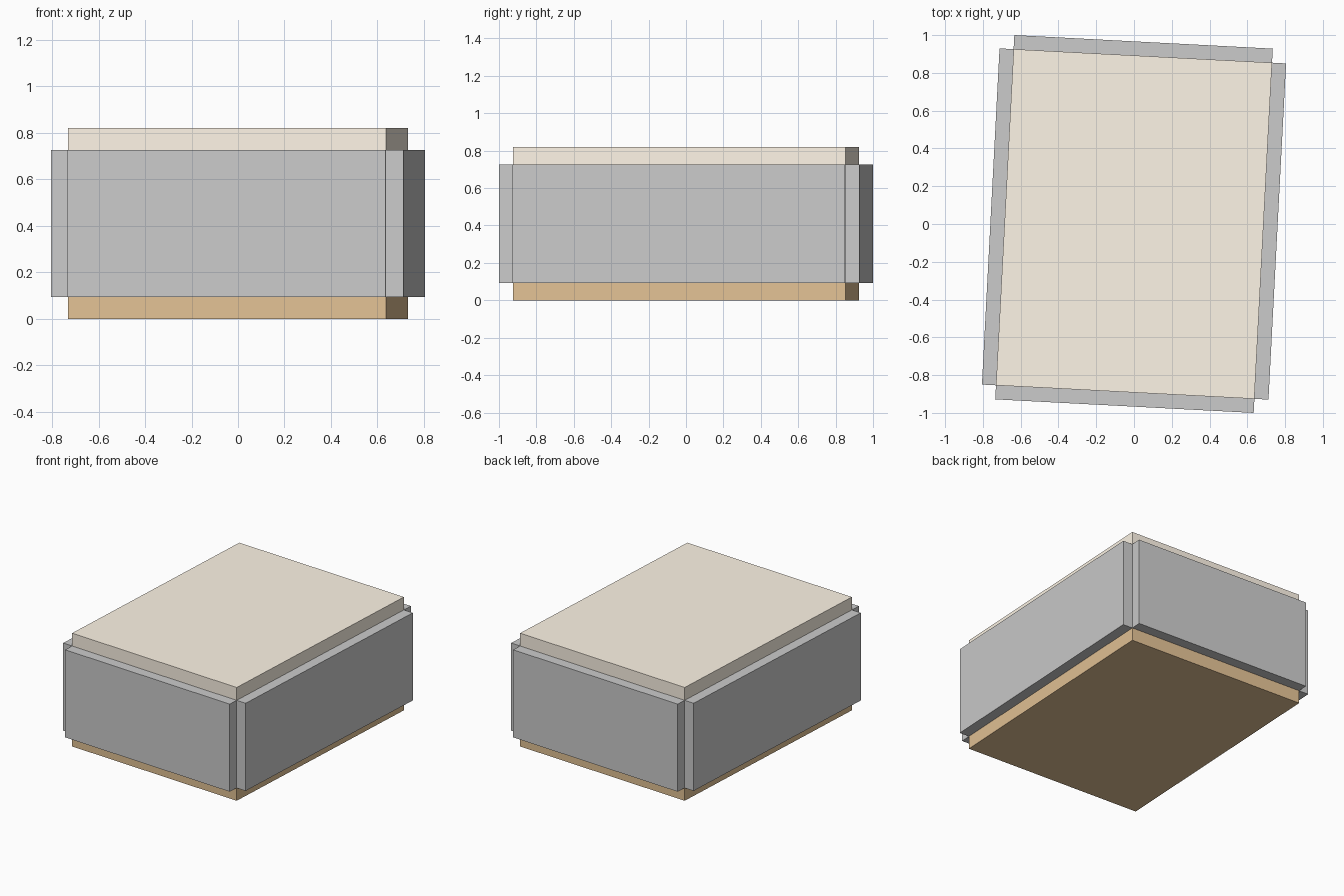
import bpy
from math import radians
from mathutils import Matrix

if "Cube" in bpy.data.objects:
    bpy.data.objects.remove(bpy.data.objects["Cube"])

TURN = Matrix.Rotation(radians(-3), 4, 'Z')
HX, HY = 0.685, 0.891          # half size of the inner room
Z0, Z1, TOP = 0.093, 0.727, 0.82
T = 0.0745                     # wall thickness


def colour(name, rgb):
    mat = bpy.data.materials.new(name)
    mat.diffuse_color = (*rgb, 1)
    mat.use_nodes = True
    mat.node_tree.nodes["Principled BSDF"].inputs["Base Color"].default_value = mat.diffuse_color
    return mat


def panel(name, lo, hi, mat=None):
    bpy.ops.mesh.primitive_cube_add(size=1)
    ob = bpy.context.object
    ob.name = name
    size = [b - a for a, b in zip(lo, hi)]
    mid = [(a + b) / 2 for a, b in zip(lo, hi)]
    ob.matrix_world = TURN @ Matrix.Translation(mid) @ Matrix.Diagonal((*size, 1))
    if mat:
        ob.data.materials.append(mat)


# floor and ceiling slabs
panel("floor", (-HX, -HY, 0), (HX, HY, Z0), colour("brown", (0.77, 0.54, 0.30)))
panel("ceiling", (-HX, -HY, Z1), (HX, HY, TOP), colour("cream", (1.0, 0.92, 0.80)))

# four walls set outside the slab edges, leaving notched corners
panel("front_wall", (-HX, -HY - T, Z0), (HX, -HY, Z1))
panel("back_wall", (-HX, HY, Z0), (HX, HY + T, Z1))
panel("left_wall", (-HX - T, -HY, Z0), (-HX, HY, Z1))
panel("right_wall", (HX, -HY, Z0), (HX + T, HY, Z1))
